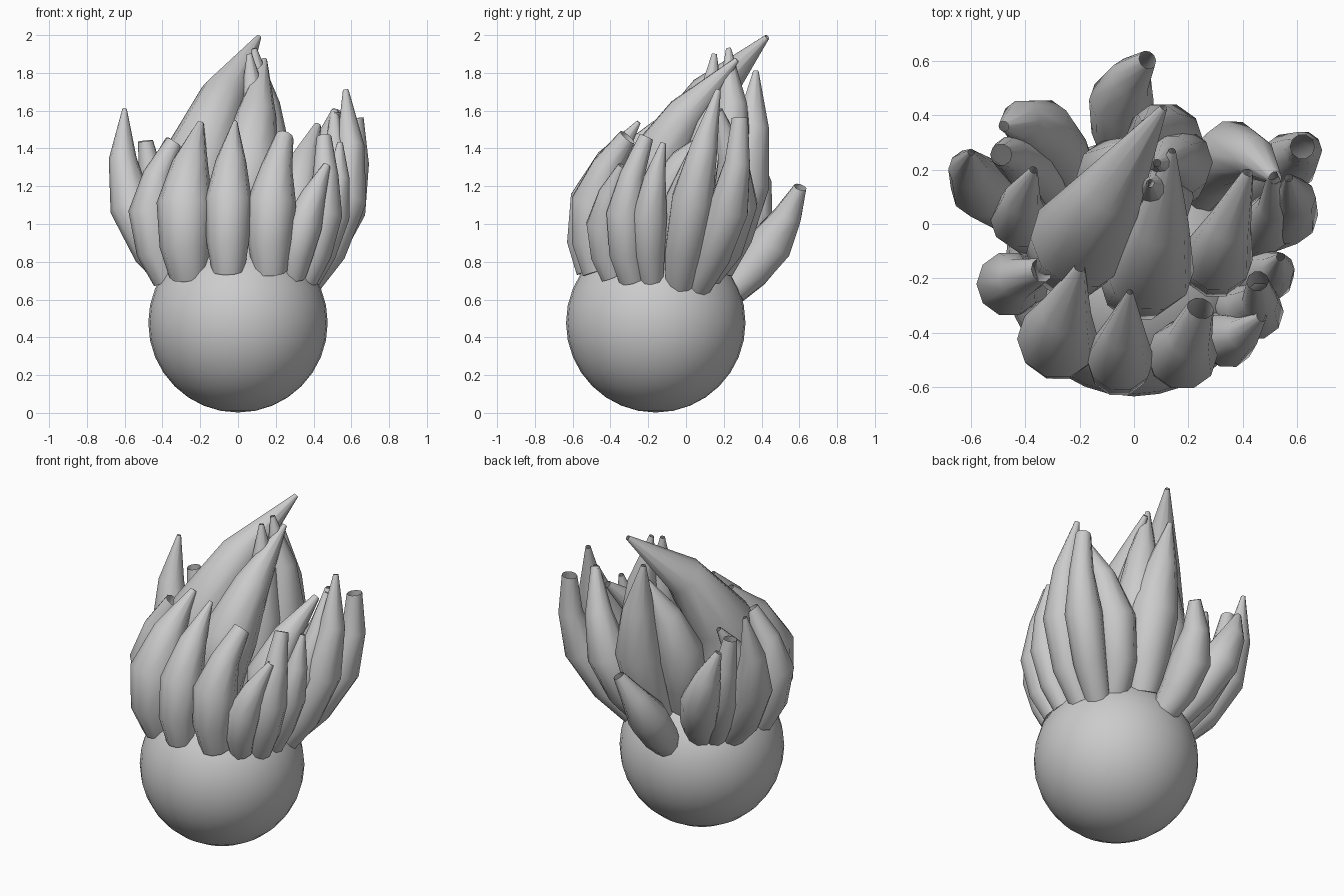
import bpy, bmesh, math
from mathutils import Vector

CENTRE = Vector((0, -0.16, 0.477))
RADIUS = 0.475
SIDES = 10


def finish(bm, name):
    mesh = bpy.data.meshes.new(name)
    bm.to_mesh(mesh)
    bm.free()
    obj = bpy.data.objects.new(name, mesh)
    bpy.context.collection.objects.link(obj)
    bpy.context.view_layer.objects.active = obj
    obj.select_set(True)
    bpy.ops.object.shade_smooth_by_angle(angle=math.radians(50))
    obj.select_set(False)


def spike(name, mid, r, tip, tip_r, elevation):
    """Curved leaf-shaped spike: rooted in the ball, widest at mid, open tip."""
    mid, tip = Vector(mid), Vector(tip)
    flat = (mid - CENTRE) * Vector((1, 1, 0))
    e = math.radians(elevation)
    base = CENTRE + 0.44 * (flat.normalized() * math.cos(e) + Vector((0, 0, math.sin(e))))
    ctrl = 2 * mid - (base + tip) / 2
    bm = bmesh.new()
    rings = []
    for t, k in ((0, 0.70), (0.2, 0.90), (0.48, 1.0), (0.75, 0.64), (1, 0)):
        p = base * (1 - t) ** 2 + ctrl * 2 * t * (1 - t) + tip * t * t
        d = (ctrl - base) * (1 - t) + (tip - ctrl) * t
        rot = Vector((0, 0, 1)).rotation_difference(d)
        rad = max(r * k, tip_r)
        ring = []
        for i in range(SIDES):
            a = 2 * math.pi * i / SIDES
            ring.append(bm.verts.new(p + rot @ Vector((math.cos(a) * rad, math.sin(a) * rad, 0))))
        rings.append(ring)
    for lo, hi in zip(rings, rings[1:]):
        for i in range(SIDES):
            j = (i + 1) % SIDES
            bm.faces.new((lo[i], lo[j], hi[j], hi[i]))
    bm.faces.new(rings[0][::-1])
    finish(bm, name)


# Ball
bm = bmesh.new()
bmesh.ops.create_uvsphere(bm, u_segments=32, v_segments=16, radius=RADIUS)
bmesh.ops.translate(bm, verts=bm.verts, vec=CENTRE)
finish(bm, "ball")

# Spikes: (mid point, widest radius, tip point, tip radius, root elevation)
front = [
    ((-0.28, -0.42, 1.12), 0.15, (-0.20, -0.16, 1.53), 0.02, 36),
    ((-0.05, -0.49, 1.14), 0.125, (-0.015, -0.25, 1.54), 0.012, 39),
    ((0.18, -0.48, 1.13), 0.13, (0.245, -0.31, 1.46), 0.05, 38),
    ((0.35, -0.43, 1.01), 0.10, (0.47, -0.34, 1.31), 0.02, 34),
    ((-0.46, -0.22, 1.08), 0.12, (-0.34, -0.17, 1.43), 0.045, 32),
]
sides = [
    ((0.45, -0.32, 1.07), 0.105, (0.455, -0.21, 1.46), 0.04, 32),
    ((0.50, -0.19, 1.06), 0.095, (0.54, -0.12, 1.43), 0.015, 32),
    ((0.57, 0.04, 1.15), 0.115, (0.57, 0.17, 1.71), 0.015, 29),
    ((0.575, 0.23, 1.10), 0.11, (0.62, 0.285, 1.56), 0.045, 27),
    ((0.31, -0.12, 1.14), 0.13, (0.42, 0.19, 1.52), 0.02, 43),
    ((0.49, -0.01, 1.15), 0.095, (0.51, 0.18, 1.60), 0.02, 38),
    ((-0.57, 0.14, 1.11), 0.115, (-0.60, 0.265, 1.61), 0.012, 31),
    ((-0.42, 0.02, 1.10), 0.11, (-0.37, 0.20, 1.45), 0.015, 37),
]
back = [
    ((-0.045, 0.46, 0.91), 0.12, (0.05, 0.605, 1.195), 0.035, 23),
    ((-0.35, 0.35, 1.05), 0.12, (-0.48, 0.36, 1.39), 0.02, 34),
    ((-0.41, 0.23, 1.05), 0.105, (-0.49, 0.255, 1.44), 0.04, 32),
    ((0.37, 0.26, 1.13), 0.125, (0.52, 0.17, 1.60), 0.025, 36),
    ((0.11, 0.31, 1.24), 0.145, (0.04, 0.37, 1.81), 0.015, 42),
]
crown = [
    ((-0.19, -0.05, 1.39), 0.19, (0.11, 0.43, 1.99), 0.014, 60),
    ((0.06, -0.16, 1.33), 0.165, (0.14, 0.27, 1.87), 0.014, 90),
    ((0.16, 0.23, 1.35), 0.13, (0.085, 0.225, 1.93), 0.014, 50),
    ((0.10, 0.10, 1.37), 0.12, (0.06, 0.15, 1.90), 0.014, 60),
    ((-0.07, 0.18, 1.25), 0.14, (0.07, 0.29, 1.67), 0.015, 55),
]
for group, items in (("front", front), ("side", sides), ("back", back), ("crown", crown)):
    for n, item in enumerate(items, 1):
        spike(f"{group}_spike_{n}", *item)
